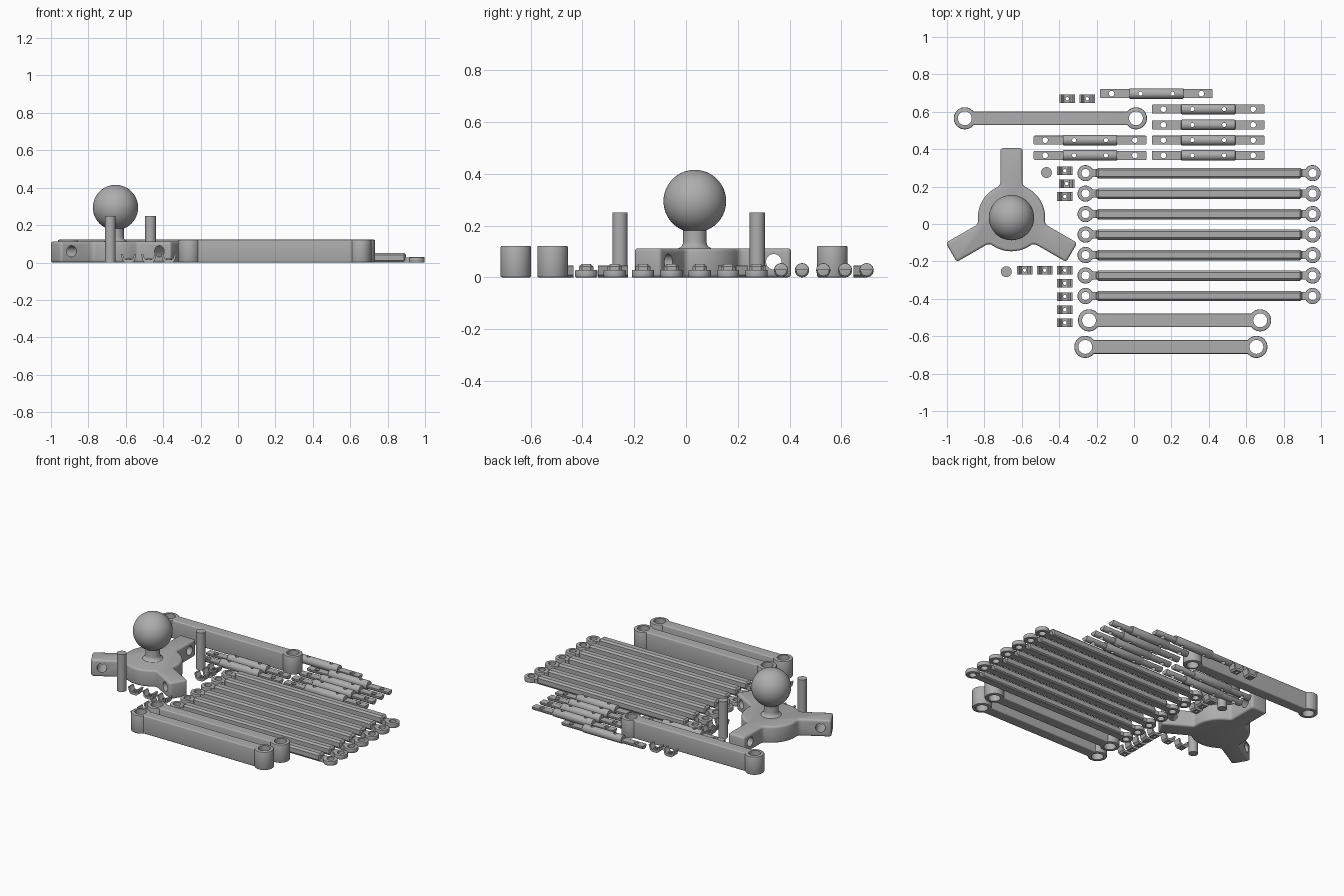
import bpy, bmesh, math
from mathutils import Matrix, Vector

if "Cube" in bpy.data.objects:
    bpy.data.objects.remove(bpy.data.objects["Cube"])

grey = bpy.data.materials.new("grey plastic")
grey.diffuse_color = (0.42, 0.42, 0.42, 1)
grey.use_nodes = True
grey.node_tree.nodes["Principled BSDF"].inputs["Base Color"].default_value = grey.diffuse_color


def finish(name, bm):
    me = bpy.data.meshes.new(name)
    bmesh.ops.recalc_face_normals(bm, faces=bm.faces)
    bm.to_mesh(me)
    bm.free()
    me.materials.append(grey)
    ob = bpy.data.objects.new(name, me)
    bpy.context.collection.objects.link(ob)
    return ob


def apply(ob):
    dg = bpy.context.evaluated_depsgraph_get()
    me = bpy.data.meshes.new_from_object(ob.evaluated_get(dg))
    ob.modifiers.clear()
    ob.data = me


def bevel(ob, w, seg=3):
    m = ob.modifiers.new("bevel", 'BEVEL')
    m.width, m.segments, m.limit_method, m.angle_limit = w, seg, 'ANGLE', math.radians(40)
    apply(ob)


def box(name, x0, x1, y0, y1, z0, z1, bev=0, seg=3):
    bm = bmesh.new()
    bmesh.ops.create_cube(bm, size=1)
    for v in bm.verts:
        v.co = ((x0 + x1) / 2 + v.co.x * (x1 - x0), (y0 + y1) / 2 + v.co.y * (y1 - y0),
                (z0 + z1) / 2 + v.co.z * (z1 - z0))
    ob = finish(name, bm)
    if bev:
        bevel(ob, bev, seg)
    return ob


def cyl(name, r, length, centre, axis=(0, 0, 1), bev=0, n=40):
    bm = bmesh.new()
    rot = Vector((0, 0, 1)).rotation_difference(Vector(axis)).to_matrix().to_4x4()
    bmesh.ops.create_cone(bm, cap_ends=True, segments=n, radius1=r, radius2=r, depth=length,
                          matrix=Matrix.Translation(centre) @ rot)
    ob = finish(name, bm)
    if bev:
        bevel(ob, bev, 2)
    return ob


def extrude(name, pts, depth, to3d, direction):
    bm = bmesh.new()
    f = bm.faces.new([bm.verts.new(to3d(*p)) for p in pts])
    r = bmesh.ops.extrude_face_region(bm, geom=[f])
    bmesh.ops.translate(bm, vec=Vector(direction) * depth,
                        verts=[v for v in r["geom"] if isinstance(v, bmesh.types.BMVert)])
    return finish(name, bm)


def combine(ob, others, op):
    for o in others:
        m = ob.modifiers.new("b", 'BOOLEAN')
        m.operation, m.object, m.solver = op, o, 'EXACT'
        apply(ob)
        bpy.data.objects.remove(o)


def smooth(ob):
    bpy.ops.object.select_all(action='DESELECT')
    ob.select_set(True)
    bpy.context.view_layer.objects.active = ob
    bpy.ops.object.shade_smooth_by_angle(angle=math.radians(35))


def place(ob, spots):
    smooth(ob)
    for i, (x, y) in enumerate(spots):
        o = ob if i == 0 else ob.copy()
        if i:
            bpy.context.collection.objects.link(o)
        o.location = (x, y, 0)


# Tall links with a ring at each end
L = 0.4575
link = box("tall_link", -L, L, -0.037, 0.037, 0, 0.122, 0.008)
combine(link, [cyl("end", 0.059, 0.122, (s * L, 0, 0.061), bev=0.006) for s in (-1, 1)], 'UNION')
combine(link, [cyl("cut", 0.037, 0.3, (s * L, 0, 0.061)) for s in (-1, 1)], 'DIFFERENCE')
place(link, [(-0.447, 0.565), (0.217, -0.515), (0.197, -0.657)])

# Long thin rods with flat eyelets
E = 0.607
rod = box("long_rod", -0.55, 0.55, -0.028, 0.028, 0, 0.052, 0.011, 1)
combine(rod, [box("neck", -E, E, -0.022, 0.022, 0, 0.028)], 'UNION')
combine(rod, [cyl("eye", 0.043, 0.029, (s * E, 0, 0.0145), bev=0.004) for s in (-1, 1)], 'UNION')
combine(rod, [cyl("cut", 0.022, 0.2, (s * E, 0, 0)) for s in (-1, 1)], 'DIFFERENCE')
place(rod, [(0.348, 0.272 - 0.1095 * i) for i in range(7)])

# Short round pins with flattened end tabs
pin = cyl("short_pin", 0.024, 0.602, (0, 0, 0.028), (1, 0, 0), 0.004, 24)
combine(pin, [box("cut", -0.4, 0.4, -0.1, 0.1, 0.03, 0.1)], 'DIFFERENCE')
combine(pin, [cyl("body", 0.0275, 0.29, (0, 0, 0.0275), (1, 0, 0), 0.004, 24)], 'UNION')
combine(pin, [cyl("cut", r, 0.2, (s * x, 0, 0), n=20)
              for s in (-1, 1) for x, r in ((0.24, 0.015), (0.085, 0.011))], 'DIFFERENCE')
place(pin, [(0.12, 0.697)] + [(0.397, y) for y in (0.614, 0.53, 0.448, 0.367)]
      + [(-0.235, 0.448), (-0.235, 0.367)])

# Small sprung clips with sloping prongs
half = [(0.02, 0), (0.032, 0.01), (0.041, 0.044), (0.031, 0.046), (0.023, 0.022), (0.016, 0.016)]
prof = half + [(-x, z) for x, z in reversed(half)]
clip = extrude("small_clip", prof, 0.046, lambda x, z: (x, -0.023, z), (0, 1, 0))
combine(clip, [cyl("boss", 0.015, 0.02, (0, 0, 0.012), n=20)], 'UNION')
combine(clip, [cyl("cut", 0.009, 0.1, (0, 0, 0), n=20)], 'DIFFERENCE')
place(clip, [(-0.357, 0.67), (-0.25, 0.67), (-0.37, 0.285), (-0.36, 0.216), (-0.37, 0.147),
             (-0.585, -0.247), (-0.477, -0.247), (-0.37, -0.247), (-0.37, -0.317),
             (-0.37, -0.388), (-0.37, -0.458), (-0.37, -0.528)])

# Upright dowels
place(cyl("dowel", 0.029, 0.25, (0, 0, 0.125)), [(-0.468, 0.275), (-0.683, -0.255)])

# Three-armed hub, outline with fillets between disc and arms
R, W, F, A, C = 0.18, 0.059, 0.03, 0.372, 0.015
fx = math.sqrt((R + F) ** 2 - (W + F) ** 2)
t = math.atan2(W + F, fx)
side = []
for i in range(6):  # disc edge up to the fillet
    a = math.pi / 3 + (t - math.pi / 3) * i / 5
    side.append((R * math.cos(a), R * math.sin(a)))
for i in range(1, 6):  # fillet
    a = t + math.pi + (math.pi / 2 - t) * i / 5
    side.append((fx + F * math.cos(a), W + F + F * math.sin(a)))
for i in range(5):  # rounded arm corner
    a = math.pi / 2 * (1 - i / 4)
    side.append((A - C + C * math.cos(a), W - C + C * math.sin(a)))
arm = [(x, -y) for x, y in side[1:]] + [(x, y) for x, y in reversed(side)]
pts = []
# lower half runs disc to tip, upper half runs tip back to disc
for k in range(3):
    d = math.radians(90 + 120 * k)
    pts += [(x * math.cos(d) - y * math.sin(d), x * math.sin(d) + y * math.cos(d)) for x, y in arm]
hub = extrude("hub", pts, 0.112, lambda x, y: (x, y, 0), (0, 0, 1))
bevel(hub, 0.013)
cuts = []
for k in range(3):
    d = math.radians(90 + 120 * k)
    cuts.append(cyl("cut", 0.03, 0.2, (0.305 * math.cos(d), 0.305 * math.sin(d), 0.06),
                    (-math.sin(d), math.cos(d), 0)))
combine(hub, cuts, 'DIFFERENCE')
place(hub, [(-0.655, 0.034)])

# Flared neck, spun around the hub axis
bm = bmesh.new()
vs = [bm.verts.new((r, 0, z)) for r, z in
      ((0.066, 0.108), (0.062, 0.113), (0.053, 0.118), (0.047, 0.126), (0.045, 0.138), (0.045, 0.2))]
es = [bm.edges.new(p) for p in zip(vs, vs[1:])]
bmesh.ops.spin(bm, geom=vs + es, axis=(0, 0, 1), cent=(0, 0, 0), angle=math.tau, steps=40)
bmesh.ops.remove_doubles(bm, verts=bm.verts, dist=1e-5)
place(finish("ball_neck", bm), [(-0.655, 0.034)])

# Ball
bm = bmesh.new()
bmesh.ops.create_uvsphere(bm, u_segments=48, v_segments=32, radius=0.121,
                          matrix=Matrix.Translation((0, 0, 0.294)))
place(finish("ball", bm), [(-0.655, 0.034)])
